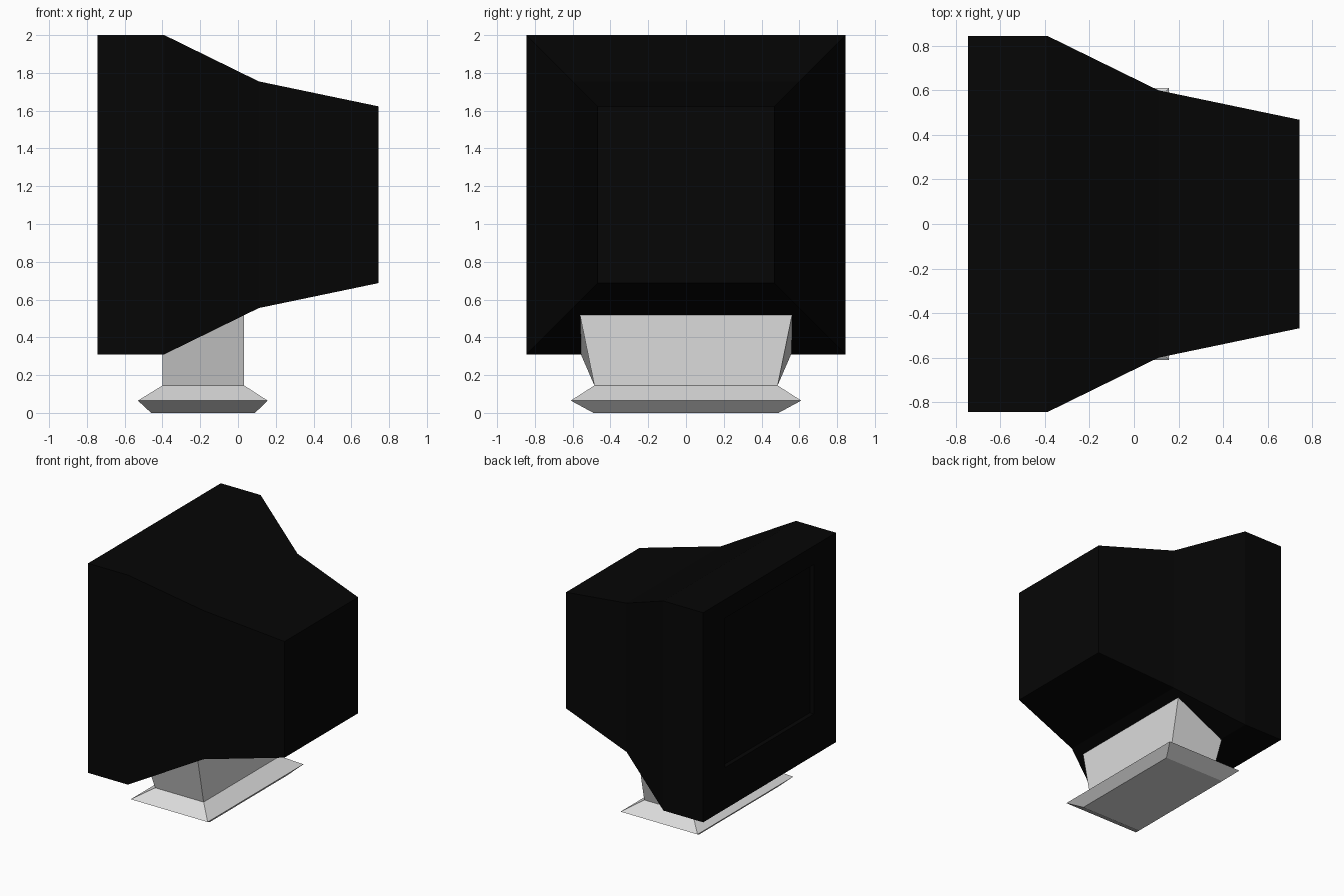
import bpy
import bmesh

cube = bpy.data.objects.get("Cube")
if cube:
    bpy.data.objects.remove(cube, do_unlink=True)


def material(name, rgb):
    mat = bpy.data.materials.new(name)
    mat.use_nodes = True
    color = (*rgb, 1)
    mat.diffuse_color = color
    bsdf = next(n for n in mat.node_tree.nodes if n.type == 'BSDF_PRINCIPLED')
    bsdf.inputs["Base Color"].default_value = color
    return mat


black = material("matte black", (0.0017, 0.0017, 0.0017))
grey = material("light grey", (0.71, 0.71, 0.71))


def loft(name, rings, mat, edit=None):
    """Skin a stack of four-cornered rings; cap the start, and the end if edited."""
    bm = bmesh.new()
    loops = [[bm.verts.new(p) for p in ring] for ring in rings]
    for a, b in zip(loops, loops[1:]):
        for i in range(4):
            j = (i + 1) % 4
            bm.faces.new((a[i], a[j], b[j], b[i]))
    first = bm.faces.new(loops[0])
    if edit:
        bm.faces.new(loops[-1])
    bmesh.ops.recalc_face_normals(bm, faces=bm.faces)
    if edit:
        edit(bm, first)
    mesh = bpy.data.meshes.new(name)
    bm.to_mesh(mesh)
    bm.free()
    mesh.materials.append(mat)
    obj = bpy.data.objects.new(name, mesh)
    bpy.context.collection.objects.link(obj)
    return obj


def upright_ring(x, half, mid=1.155):
    return [(x, s * half, mid + t * half)
            for s, t in ((-1, -1), (1, -1), (1, 1), (-1, 1))]


def flat_ring(x0, x1, half, z0, z1=None):
    z1 = z0 if z1 is None else z1
    return [(x0, -half, z0), (x1, -half, z1), (x1, half, z1), (x0, half, z0)]


def sink_screen(bm, face):
    # Bezel, thicker along the bottom than the top
    bmesh.ops.inset_region(bm, faces=[face], thickness=0.28, use_even_offset=True)
    for v in face.verts:
        v.co.z = 1.85 if v.co.z > 1 else 0.645
    # Shallow recess holding the screen
    bmesh.ops.inset_region(bm, faces=[face], thickness=0.001, depth=-0.035,
                           use_even_offset=True)


# Tapering tube housing with the screen on the -x end
loft("monitor_housing",
     [upright_ring(x, h) for x, h in
      ((-0.745, 0.845), (-0.39, 0.845), (0.11, 0.6), (0.743, 0.468))],
     black, sink_screen)

# Bevelled foot and flared neck, whose open top meets the sloping housing
loft("stand",
     [flat_ring(-0.46, 0.09, 0.49, 0),
      flat_ring(-0.53, 0.157, 0.61, 0.065),
      flat_ring(-0.4, 0.033, 0.485, 0.145),
      flat_ring(-0.4, 0.033, 0.563, 0.325, 0.525)], grey)
